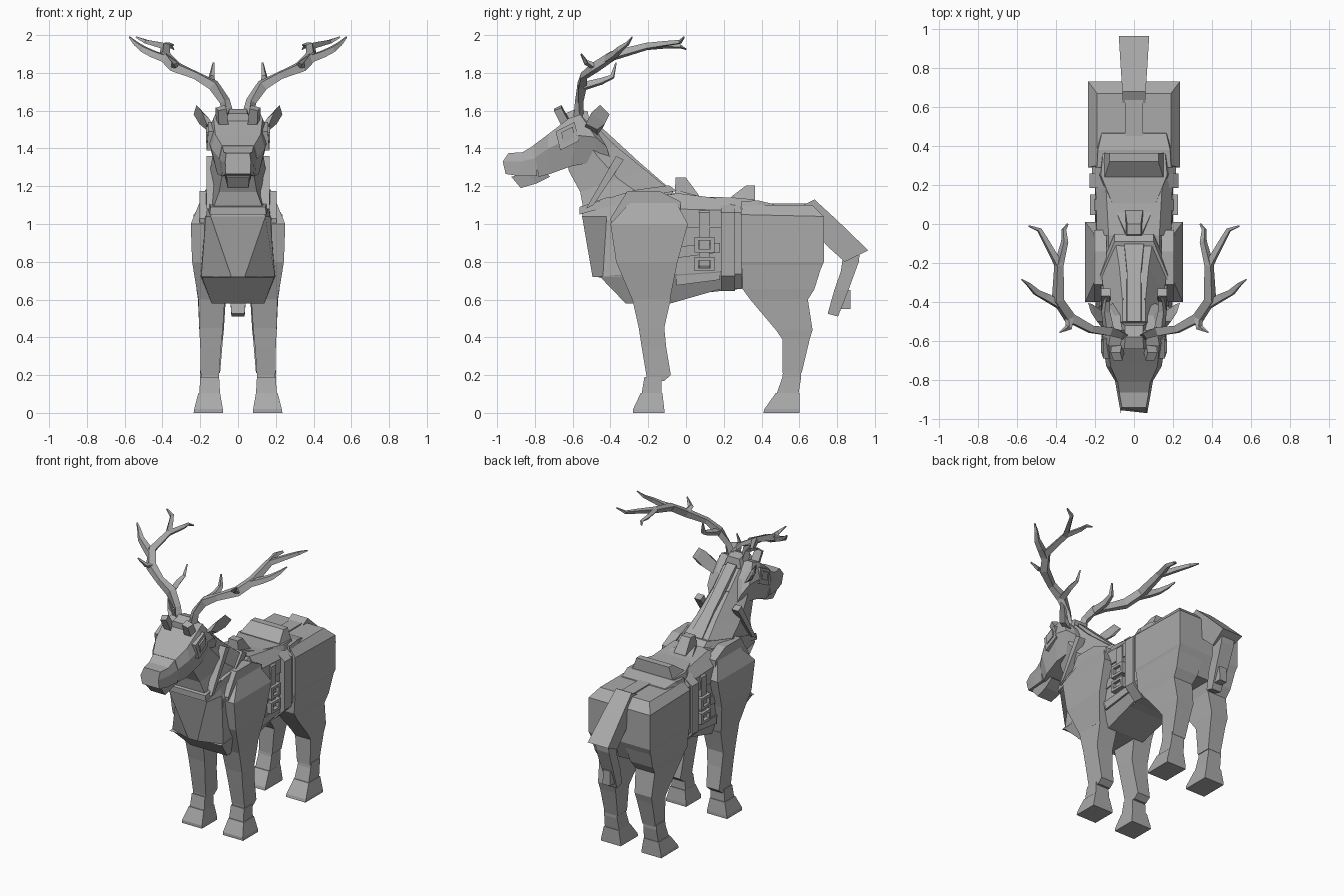
import bpy, bmesh
from mathutils import Vector

grey = bpy.data.materials.new("plain_grey")
grey.diffuse_color = (0.40, 0.40, 0.40, 1)


def build(name, rings, mirror=False):
    """Bridge equal-length rings of points and cap both ends."""
    bm = bmesh.new()
    vs = [[bm.verts.new(p) for p in r] for r in rings]
    n = len(vs[0])
    for a, b in zip(vs, vs[1:]):
        for i in range(n):
            j = (i + 1) % n
            bm.faces.new((a[i], a[j], b[j], b[i]))
    bm.faces.new(vs[0])
    bm.faces.new(vs[-1])
    bmesh.ops.recalc_face_normals(bm, faces=bm.faces)
    me = bpy.data.meshes.new(name)
    bm.to_mesh(me)
    bm.free()
    me.materials.append(grey)
    ob = bpy.data.objects.new(name, me)
    bpy.context.collection.objects.link(ob)
    if mirror:
        ob.modifiers.new("Mirror", "MIRROR").use_mirror_merge = False
    return ob


def body(name, rows):
    """Symmetric loft; each row lists (half_width, y, z) down one side."""
    build(name, [[(w, y, z) for w, y, z in r] + [(-w, y, z) for w, y, z in reversed(r)]
                 for r in rows])


def stack(name, rows):
    """Mirrored limb from rectangles (z, x0, x1, y0, y1)."""
    build(name, [[(a, c, z), (b, c, z), (b, d, z), (a, d, z)] for z, a, b, c, d in rows], True)


def plate(name, x0, x1, profile):
    """Mirrored side plate extruded from a (y, z) profile."""
    build(name, [[(x, y, z) for y, z in profile] for x in (x0, x1)], True)


def box(y0, y1, z0, z1):
    return [(y0, z0), (y1, z0), (y1, z1), (y0, z1)]


def branch(name, pts):
    """Mirrored four-sided tapering branch through (x, y, z, radius)."""
    P = [Vector(p[:3]) for p in pts]
    rings = []
    for i, p in enumerate(P):
        t = (P[min(i + 1, len(P) - 1)] - P[max(i - 1, 0)]).normalized()
        s = t.cross(Vector((0.3, -0.5, 0.8))).normalized()
        u = s.cross(t)
        r = pts[i][3]
        rings.append([p + s * r, p + u * r * 0.8, p - s * r, p - u * r * 0.8])
    build(name, rings, True)


# Trunk, chest and belly
body("torso", [[(.13, -.42, 1.12), (.18, -.42, 1.02), (.18, -.42, .74), (.12, -.40, .70)],
               [(.13, -.05, 1.16), (.185, -.05, 1.06), (.19, -.05, .72), (.13, -.05, .62)],
               [(.13, .32, 1.08), (.19, .32, 1.02), (.19, .32, .74), (.14, .32, .66)]])
body("chest", [[(.13, -.54, 1.10), (.155, -.42, 1.14), (.15, -.2, 1.16)],
               [(.145, -.55, 1.04), (.17, -.42, 1.04), (.18, -.2, 1.04)],
               [(.035, -.495, .72), (.195, -.44, .72), (.20, -.2, .72)]])
body("belly", [[(.195, -.47, .72), (.19, -.45, .715)], [(.20, -.36, .73), (.14, -.32, .58)],
               [(.20, -.08, .73), (.14, -.08, .58)], [(.20, .20, .75), (.15, .20, .66)]])
for s, nm in ((-.045, "upper"), (.10, "lower")):
    plate("flank_band_" + nm, .185, .197, [(-.05, .72 + s), (.18, .75 + s), (.18, .80 + s), (-.05, .78 + s)])

# Hindquarters and legs
body("rump", [[(.19, .30, 1.10), (.19, .67, 1.10)], [(.235, .29, 1.05), (.235, .73, 1.04)],
              [(.235, .29, .80), (.235, .73, .80)], [(.20, .31, .66), (.20, .67, .66)]])
stack("hind_thigh", [(.80, .03, .232, .295, .725), (.655, .05, .22, .30, .68),
                     (.60, .065, .212, .34, .645), (.44, .075, .205, .475, .67), (.39, .08, .20, .51, .655),
                     (.21, .095, .195, .51, .612)])
stack("hind_pastern", [(.225, .10, .20, .515, .61), (.19, .10, .20, .51, .61), (.10, .095, .205, .48, .595)])
stack("hind_hoof", [(.105, .095, .21, .475, .60), (.02, .08, .23, .415, .60), (0, .08, .23, .41, .60)])
stack("shoulder", [(1.11, .14, .205, -.30, -.05), (1.0, .13, .25, -.40, .01),
                   (.80, .10, .243, -.37, -.045), (.60, .075, .21, -.285, -.085)])
plate("shoulder_blade", .14, .205, [(-.40, 1.03), (-.31, 1.175), (-.14, 1.175), (-.03, 1.12), (-.03, .9), (-.38, .9)])
stack("front_leg", [(.605, .07, .21, -.285, -.08), (.45, .08, .205, -.25, -.115),
                    (.35, .09, .20, -.235, -.105), (.20, .10, .197, -.21, -.08), (.17, .10, .195, -.21, -.115)])
stack("front_pastern", [(.19, .10, .20, -.22, -.13), (.10, .095, .205, -.235, -.13)])
stack("front_hoof", [(.105, .095, .21, -.24, -.125), (.02, .08, .232, -.28, -.115), (0, .08, .235, -.28, -.115)])

# Neck, harness bands and mane blocks
body("neck", [[(.10, -.06, 1.16), (.17, -.22, 1.14), (.14, -.54, 1.06)],
              [(.075, -.22, 1.29), (.155, -.36, 1.24), (.10, -.56, 1.17)],
              [(.06, -.38, 1.42), (.135, -.47, 1.36), (.08, -.62, 1.28)],
              [(.06, -.50, 1.54), (.12, -.54, 1.46), (.08, -.64, 1.38)]])
body("neck_collar", [[(.10, -.05, 1.175), (.18, -.24, 1.14), (.15, -.565, 1.05)],
                     [(.10, -.09, 1.205), (.175, -.27, 1.18), (.145, -.565, 1.09)]])
plate("neck_strap", .12, .168, [(-.53, 1.08), (-.49, 1.10), (-.33, 1.34), (-.37, 1.36)])
for i, (y, z) in enumerate([(-.43, 1.475), (-.31, 1.365), (-.20, 1.26)]):
    body("mane_block_%d" % (i + 1), [[(.055, y - .08, z + .035), (.06, y - .09, z - .03)],
                                    [(.055, y + .05, z - .05), (.06, y + .02, z - .10)]])
body("mane_ridge", [[(.035, -.50, 1.56), (.045, -.50, 1.48)], [(.035, -.25, 1.33), (.045, -.27, 1.25)],
                    [(.05, -.10, 1.20), (.07, -.12, 1.12)]])

# Head
body("head", [[(.085, -.81, 1.415), (.10, -.80, 1.35), (.085, -.78, 1.25)],
              [(.12, -.73, 1.475), (.142, -.73, 1.40), (.11, -.72, 1.265)],
              [(.13, -.62, 1.56), (.165, -.58, 1.47), (.12, -.61, 1.305)],
              [(.12, -.56, 1.58), (.15, -.48, 1.46), (.11, -.48, 1.33)],
              [(.10, -.47, 1.49), (.13, -.42, 1.41), (.10, -.40, 1.335)]])
body("snout", [[(.062, -.94, 1.375), (.068, -.97, 1.33), (.065, -.955, 1.265)],
               [(.075, -.865, 1.38), (.085, -.875, 1.33), (.08, -.89, 1.255)],
               [(.085, -.79, 1.425), (.10, -.79, 1.35), (.09, -.79, 1.255)]])
body("lower_jaw", [[(.06, -.925, 1.25), (.055, -.875, 1.19)], [(.07, -.85, 1.27), (.06, -.79, 1.215)],
                   [(.08, -.76, 1.29), (.07, -.72, 1.25)]])
body("crown", [[(.05, -.64, 1.585), (.09, -.64, 1.52)], [(.045, -.58, 1.61), (.09, -.58, 1.5)],
               [(.045, -.52, 1.595), (.08, -.50, 1.48)]])
build("eye_frame", [[(x, -.69, 1.49), (x + .008, -.665, 1.39), (x + .008, -.565, 1.44), (x, -.59, 1.54)]
                    for x in (.12, .158)], True)
build("eye", [[(x, -.66, 1.485), (x, -.65, 1.43), (x, -.59, 1.46), (x, -.60, 1.515)]
              for x in (.14, .17)], True)
build("ear", [[(.11, -.54, 1.50), (.165, -.53, 1.53), (.17, -.47, 1.50), (.12, -.47, 1.47)],
              [(.155, -.50, 1.56), (.19, -.50, 1.59), (.205, -.43, 1.53), (.17, -.44, 1.51)],
              [(.205, -.46, 1.60), (.22, -.455, 1.63), (.235, -.405, 1.58), (.215, -.41, 1.57)]], True)
build("brow_nub", [[(.05, -.66, 1.52), (.10, -.65, 1.50), (.115, -.61, 1.52), (.06, -.61, 1.54)],
                   [(.06, -.70, 1.61), (.105, -.70, 1.60), (.12, -.66, 1.615), (.07, -.66, 1.63)]], True)

# Antlers
branch("antler_beam", [(.05, -.57, 1.56, .034), (.07, -.565, 1.65, .028), (.13, -.55, 1.735, .036),
                       (.22, -.54, 1.785, .028), (.33, -.48, 1.83, .036), (.39, -.39, 1.89, .034),
                       (.385, -.21, 1.94, .026), (.44, -.11, 1.955, .02), (.485, -.03, 1.965, .015),
                       (.54, -.01, 1.99, .005)])
branch("antler_outer_tine", [(.37, -.42, 1.87, .03), (.45, -.375, 1.90, .026), (.50, -.35, 1.925, .022),
                             (.54, -.31, 1.955, .014), (.575, -.285, 1.99, .005)])
branch("antler_rear_tine", [(.385, -.21, 1.94, .025), (.355, -.09, 1.945, .019), (.36, -.03, 1.94, .013),
                            (.34, 0, 1.925, .005)])
branch("antler_front_tine", [(.33, -.47, 1.83, .028), (.335, -.53, 1.855, .018), (.38, -.555, 1.90, .005)])
branch("antler_low_tine", [(.13, -.54, 1.73, .03), (.145, -.45, 1.755, .024), (.14, -.39, 1.78, .017),
                           (.13, -.37, 1.855, .005)])

# Saddle
body("saddle_blanket", [[(.13, -.06, 1.165), (.19, -.06, 1.08), (.195, -.06, .98)],
                        [(.15, .30, 1.12), (.20, .30, 1.07), (.20, .30, .98)]])
body("saddle_seat", [[(.04, -.05, 1.18), (.06, -.05, 1.12)], [(.10, .08, 1.145), (.12, .08, 1.09)],
                     [(.17, .25, 1.14), (.18, .25, 1.08)], [(.16, .36, 1.13), (.18, .36, 1.07)]])
body("saddle_horn", [[(.035, -.055, 1.245), (.045, -.06, 1.15)], [(.035, 0, 1.245), (.045, 0, 1.13)],
                     [(.045, .07, 1.15), (.05, .07, 1.12)]])
body("saddle_cantle", [[(.15, .24, 1.145), (.17, .24, 1.09)], [(.125, .32, 1.205), (.17, .30, 1.09)],
                       [(.125, .365, 1.205), (.165, .365, 1.09)]])
body("bedroll", [[(.19, .29, 1.12), (.20, .29, 1.06)], [(.185, .38, 1.125), (.20, .38, 1.06)],
                 [(.165, .465, 1.105), (.17, .475, 1.08)]])
body("rump_strap", [[(.045, .45, 1.108), (.045, .45, 1.09)], [(.045, .66, 1.108), (.045, .66, 1.09)]])

# Girth straps and buckles
for nm, y0, y1, w, zb in (("front", .07, .125, .205, .70), ("middle", .185, .26, .228, .645),
                          ("rear", .26, .295, .215, .655)):
    body("girth_" + nm, [[(.15, y, 1.12), (w, y, 1.06), (w, y, zb + .08), (.15, y, zb)] for y in (y0, y1)])
for nm, z0, z1 in (("lower", .75, .825), ("upper", .85, .93)):
    for k, b in enumerate([box(.045, .065, z0, z1), box(.13, .15, z0, z1),
                           box(.065, .13, z0, z0 + .018), box(.065, .13, z1 - .018, z1)]):
        plate("buckle_%s_bar_%d" % (nm, k + 1), .19, .225, b)

# Tail
body("tail_base", [[(.06, .62, 1.10), (.055, .62, 1.04)], [(.06, .68, 1.13), (.055, .70, .95)],
                   [(.068, .80, 1.02), (.055, .74, .89)], [(.078, .965, .86), (.06, .84, .80)]])
body("tail_tip", [[(.05, .92, .85), (.05, .83, .82)], [(.05, .915, .80), (.045, .82, .75)],
                  [(.045, .86, .65), (.045, .785, .65)], [(.035, .805, .51), (.035, .75, .525)]])
body("tail_clasp", [[(.028, .80, .65), (.028, .87, .65)], [(.028, .79, .55), (.028, .872, .55)]])
